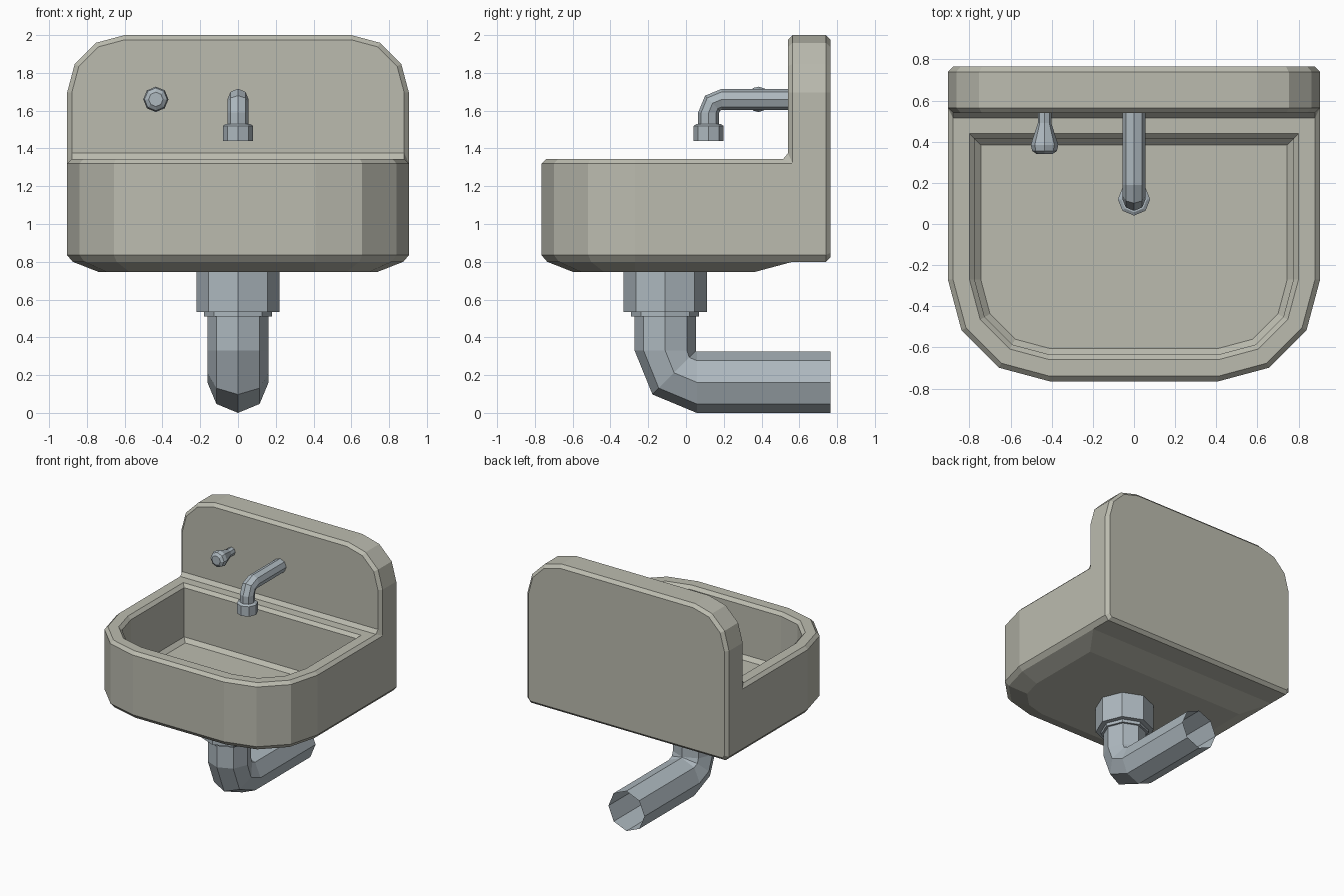
import bpy, bmesh
from math import sin, cos, radians, pi

if "Cube" in bpy.data.objects:
    bpy.data.objects.remove(bpy.data.objects["Cube"])


def material(name, rgb):
    m = bpy.data.materials.new(name)
    m.diffuse_color = (*rgb, 1)
    m.use_nodes = True
    m.node_tree.nodes["Principled BSDF"].inputs["Base Color"].default_value = m.diffuse_color
    return m


CERAMIC = material("ceramic", (0.50, 0.50, 0.43))
METAL = material("metal", (0.42, 0.48, 0.52))


def finish(name, bm, mat):
    bmesh.ops.remove_doubles(bm, verts=bm.verts, dist=0.0005)
    bmesh.ops.recalc_face_normals(bm, faces=bm.faces)
    me = bpy.data.meshes.new(name)
    bm.to_mesh(me)
    bm.free()
    me.materials.append(mat)
    ob = bpy.data.objects.new(name, me)
    bpy.context.collection.objects.link(ob)
    return ob


def loft(bm, a, b, skip=()):
    """Quads between two closed loops, leaving out the skipped segments."""
    n = len(a)
    for i in range(n):
        if i not in skip:
            j = (i + 1) % n
            bm.faces.new((a[i], a[j], b[j], b[i]))


def mirrored(half):
    return half + [(-p[0], *p[1:]) for p in reversed(half)]


# Sink body: basin and splashback as one closed shell
bm = bmesh.new()


def basin_loop(d, back, z):
    """Plan outline inset by d, rounded front corners of 3 segments."""
    half = [(0.905 - d, back, z)]
    for k in range(4):
        t = k * pi / 6
        half.append((0.41 + (0.495 - d) * cos(t), -0.27 - (0.495 - d) * sin(t), z))
    return [bm.verts.new(p) for p in mirrored(half)]


def splash_loop(d, y, mid=1.32):
    """Splashback outline inset by d, rounded top corners of 3 segments."""
    w = 0.905 - d
    half = [(0.875 - d * 0.5, y, 0.80 + d), (w, y, 0.835 + d * 0.5), (w, y, mid)]
    for k in range(4):
        t = k * pi / 6
        half.append((0.6 + (0.305 - d) * cos(t), y, 1.695 + (0.305 - d) * sin(t)))
    return [bm.verts.new(p) for p in mirrored(half)]


floor = basin_loop(0.16, 0.385, 0.89)
wall_low = basin_loop(0.13, 0.415, 0.92)
wall_top = basin_loop(0.13, 0.415, 1.32)
rim_in = basin_loop(0.105, 0.44, 1.345)
rim_out = basin_loop(0.025, 0.515, 1.345)
side_top = basin_loop(0, 0.565, 1.32)
side_low = basin_loop(0, 0.565, 0.835)
under_out = basin_loop(0.03, 0.565, 0.80)
under_in = basin_loop(0.17, 0.36, 0.745)
bm.faces.new(floor)
bm.faces.new(under_in)
for a, b in ((floor, wall_low), (wall_low, wall_top), (wall_top, rim_in),
             (rim_in, rim_out), (under_out, under_in)):
    loft(bm, a, b)
for a, b in ((rim_out, side_top), (side_top, side_low), (side_low, under_out)):
    loft(bm, a, b, skip={9})          # open where the splashback joins

back_face = splash_loop(0.025, 0.765)
back_edge = splash_loop(0, 0.74)
front_edge = splash_loop(0, 0.565)
front_face = splash_loop(0.025, 0.54, 1.375)
bm.faces.new(back_face)
loft(bm, back_face, back_edge)
loft(bm, back_edge, front_edge)
loft(bm, front_edge, front_face, skip={0, 1, 11, 12, 13})
bm.faces.new(front_face[2:12])
# cove between rim and splashback
bm.faces.new((rim_out[0], rim_out[9], front_face[11], front_face[2]))
for i, j in ((0, 2), (9, 11)):
    bm.faces.new((rim_out[i], side_top[i], front_face[j]))
bmesh.ops.delete(bm, geom=[v for v in bm.verts if not v.link_faces], context='VERTS')
finish("sink_body", bm, CERAMIC)


def tube(name, x, rings, cap_start=False, cap_end=False):
    """Octagonal tube through rings (y, z, direction in degrees, radius)."""
    bm = bmesh.new()
    loops = []
    for y, z, a, r in rings:
        a = radians(a)
        loops.append([bm.verts.new((x + r * cos(k * pi / 4),
                                    y - sin(a) * r * sin(k * pi / 4),
                                    z + cos(a) * r * sin(k * pi / 4)))
                      for k in range(8)])
    for a, b in zip(loops, loops[1:]):
        loft(bm, a, b)
    if cap_start:
        bm.faces.new(loops[0])
    if cap_end:
        bm.faces.new(loops[-1])
    return finish(name, bm, METAL)


# Spout with nozzle
tube("spout", 0, [(0.545, 1.66, 180, 0.056), (0.19, 1.66, 180, 0.056),
                  (0.1405, 1.6395, 225, 0.056), (0.12, 1.59, 270, 0.056),
                  (0.12, 1.53, 270, 0.056), (0.12, 1.53, 270, 0.063),
                  (0.12, 1.52, 270, 0.079), (0.12, 1.44, 270, 0.079)], cap_end=True)

# Tap handle
tube("tap_handle", -0.435, [(0.545, 1.66, 180, 0.033), (0.49, 1.66, 180, 0.033),
                            (0.385, 1.66, 180, 0.067), (0.355, 1.66, 180, 0.06),
                            (0.34, 1.66, 180, 0.038)], cap_end=True)

# Drain collar with its lower step
tube("drain_collar", 0, [(-0.11, 0.75, 270, 0.22), (-0.11, 0.535, 270, 0.22),
                         (-0.11, 0.535, 270, 0.18), (-0.11, 0.51, 270, 0.18),
                         (-0.11, 0.51, 270, 0.16)])

# Drain pipe, open at the wall end
tube("drain_pipe", 0, [(-0.11, 0.512, 270, 0.162), (-0.11, 0.33, 270, 0.162),
                       (-0.063, 0.212, 315, 0.162), (0.057, 0.162, 360, 0.162),
                       (0.765, 0.162, 360, 0.162)])
